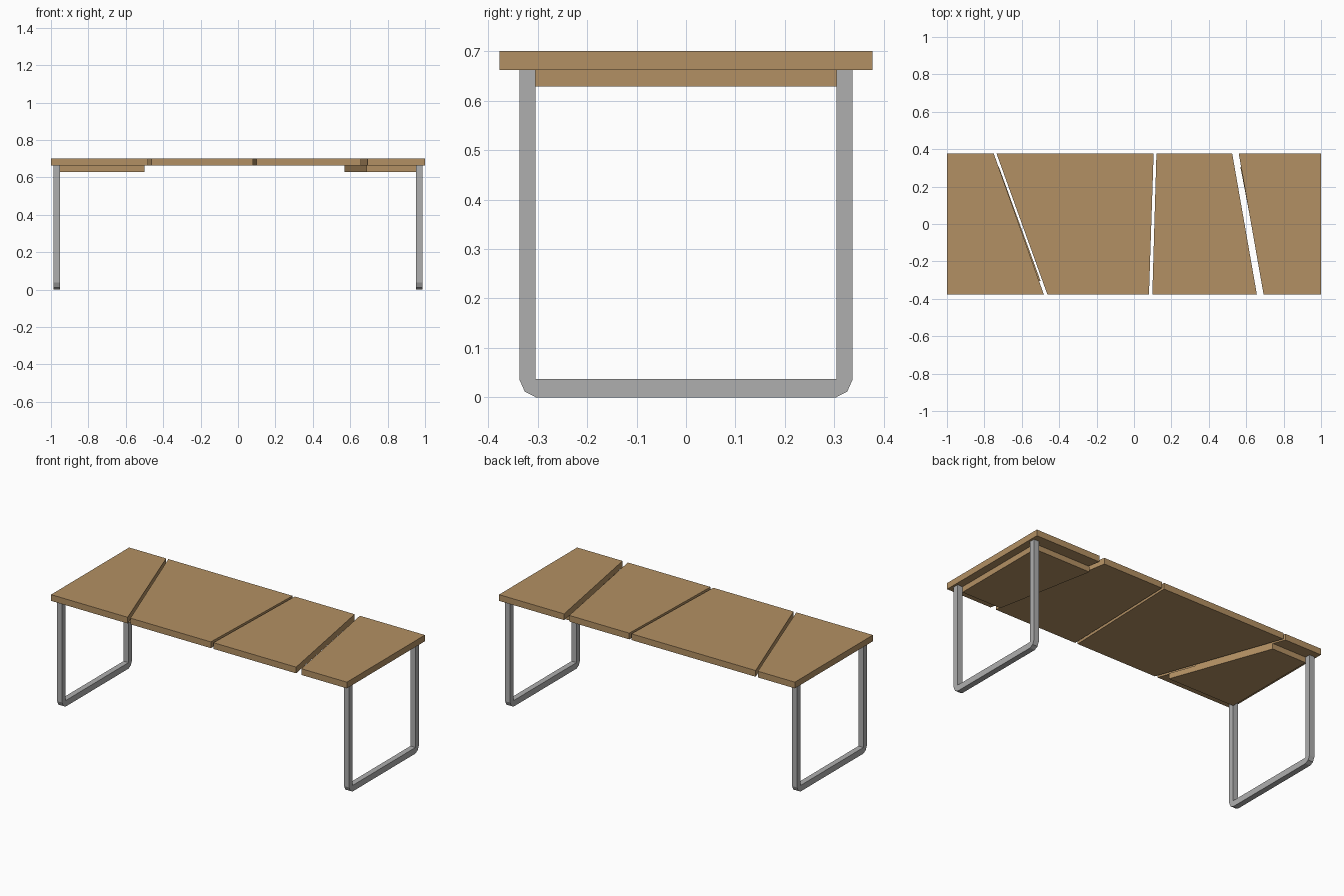
import bpy
import bmesh

if "Cube" in bpy.data.objects:
    bpy.data.objects.remove(bpy.data.objects["Cube"])


def material(name, rgb):
    m = bpy.data.materials.new(name)
    m.diffuse_color = (*rgb, 1)
    m.use_nodes = True
    m.node_tree.nodes["Principled BSDF"].inputs["Base Color"].default_value = m.diffuse_color
    return m


wood = material("tan wood", (0.45, 0.28, 0.125))
metal = material("grey metal", (0.43, 0.43, 0.43))


def prism(name, outline, direction, mat):
    """Extrude a planar outline along a direction."""
    bm = bmesh.new()
    face = bm.faces.new([bm.verts.new(p) for p in outline])
    ext = bmesh.ops.extrude_face_region(bm, geom=[face])
    moved = [v for v in ext["geom"] if isinstance(v, bmesh.types.BMVert)]
    bmesh.ops.translate(bm, verts=moved, vec=direction)
    bmesh.ops.recalc_face_normals(bm, faces=bm.faces)
    mesh = bpy.data.meshes.new(name)
    bm.to_mesh(mesh)
    bm.free()
    mesh.materials.append(mat)
    obj = bpy.data.objects.new(name, mesh)
    bpy.context.collection.objects.link(obj)
    return obj


def slab(name, half_y, z0, z1, front, back):
    """Trapezoid board: front and back are (x_left, x_right)."""
    pts = [(front[0], -half_y, z0), (front[1], -half_y, z0),
           (back[1], half_y, z0), (back[0], half_y, z0)]
    prism(name, pts, (0, 0, z1 - z0), wood)


# Four table top boards separated by slanted gaps
boards = [((-1, -0.482), (-1, -0.75)),
          ((-0.463, 0.08), (-0.735, 0.105)),
          ((0.098, 0.657), (0.12, 0.525)),
          ((0.693, 1), (0.56, 1))]
for i, (front, back) in enumerate(boards):
    slab(f"top_board_{i + 1}", 0.377, 0.662, 0.70, front, back)

# Blocks under both end boards
slab("left_under_block", 0.304, 0.628, 0.662, (-0.953, -0.5), (-0.953, -0.722))
slab("right_under_block", 0.304, 0.628, 0.662, (0.686, 0.953), (0.569, 0.953))

# U-shaped leg frames with chamfered outer corners
half = [(0.303, 0.0), (0.326, 0.012), (0.337, 0.037), (0.337, 0.662),
        (0.304, 0.662), (0.304, 0.037)]
profile = half + [(-y, z) for y, z in reversed(half)]
for name, x in (("left_leg_frame", -0.987), ("right_leg_frame", 0.953)):
    prism(name, [(x, y, z) for y, z in profile], (0.034, 0, 0), metal)
